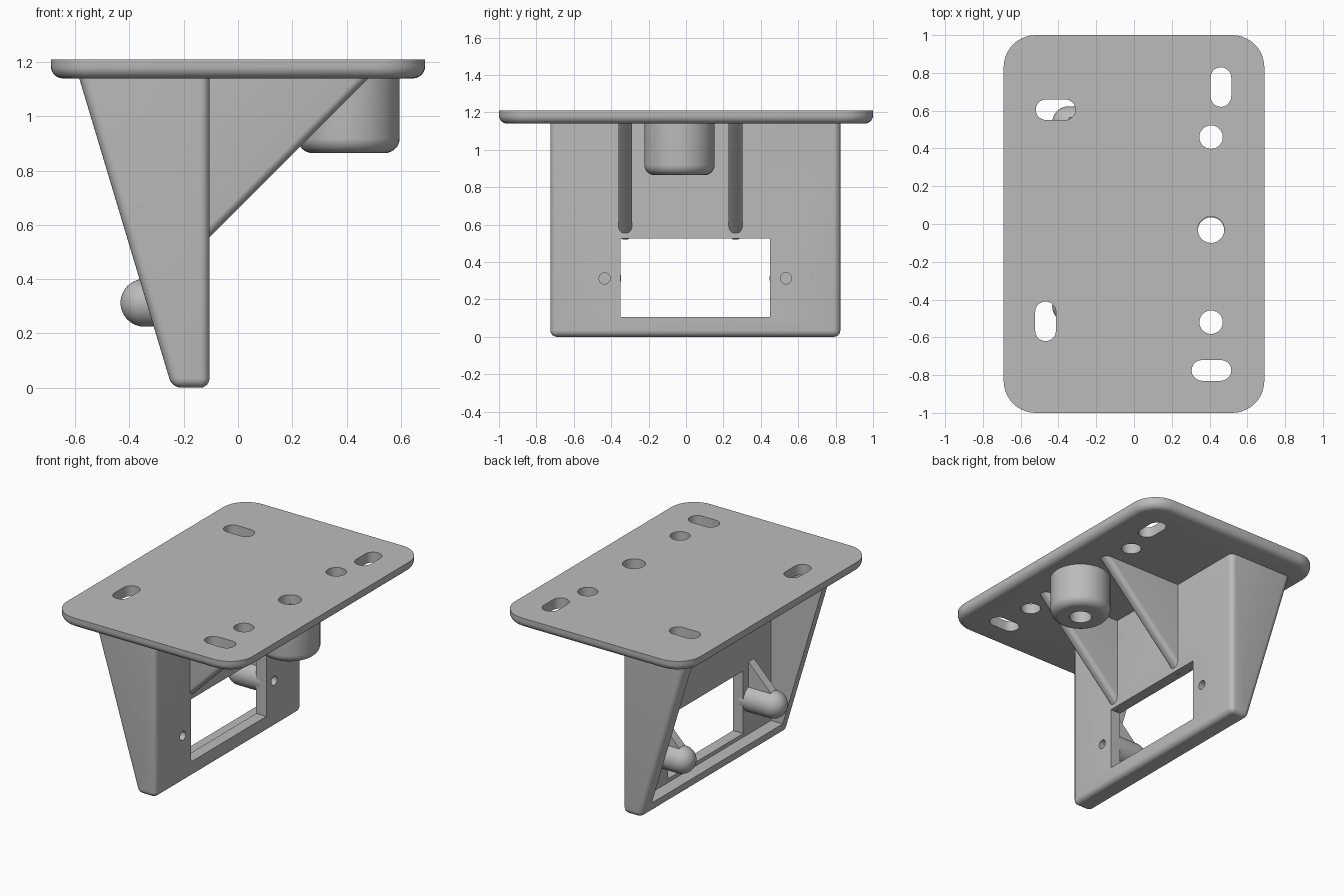
import bpy, bmesh, math
from mathutils import Matrix, Vector

old = bpy.data.objects.get("Cube")
if old:
    bpy.data.objects.remove(old)

mat = bpy.data.materials.new("plain_grey")
mat.use_nodes = True
grey = (0.5, 0.5, 0.5, 1)
mat.diffuse_color = grey
mat.node_tree.nodes["Principled BSDF"].inputs["Base Color"].default_value = grey


def finish(bm, name):
    bmesh.ops.recalc_face_normals(bm, faces=bm.faces)
    me = bpy.data.meshes.new(name)
    bm.to_mesh(me)
    bm.free()
    me.materials.append(mat)
    ob = bpy.data.objects.new(name, me)
    bpy.context.collection.objects.link(ob)
    return ob


def prism(name, outline, lo, hi, axis="Z", bevel=0, rule=None):
    """Extrude an outline along Z (x, y points) or Y (x, z points), rounding edges chosen by rule."""
    bm = bmesh.new()
    place = (lambda a, b: (a, b, lo)) if axis == "Z" else (lambda a, b: (a, lo, b))
    step = Vector((0, 0, hi - lo)) if axis == "Z" else Vector((0, hi - lo, 0))
    face = bm.faces.new([bm.verts.new(place(a, b)) for a, b in outline])
    ext = bmesh.ops.extrude_face_region(bm, geom=[face])["geom"]
    bmesh.ops.translate(bm, vec=step, verts=[v for v in ext if isinstance(v, bmesh.types.BMVert)])
    if not any(f.is_valid and len(f.verts) == len(outline) and f is face for f in bm.faces):
        bm.faces.new([v for v in face.verts])
    bmesh.ops.recalc_face_normals(bm, faces=bm.faces)
    if bevel:
        edges = [e for e in bm.edges if rule(e)]
        bmesh.ops.bevel(bm, geom=edges, offset=bevel, segments=6, profile=0.5, affect="EDGES")
    return finish(bm, name)


def arc(cx, cy, r, start, end, n=10):
    return [(cx + r * math.cos(math.radians(start + (end - start) * i / n)),
             cy + r * math.sin(math.radians(start + (end - start) * i / n))) for i in range(n + 1)]


def lathe(name, profile, matrix, closed=False):
    """Spin (radius, height) points about Z."""
    bm = bmesh.new()
    vs = [bm.verts.new((r, 0, h)) for r, h in profile]
    pairs = list(zip(vs, vs[1:])) + ([(vs[-1], vs[0])] if closed else [])
    edges = [bm.edges.new(p) for p in pairs]
    bmesh.ops.spin(bm, geom=vs + edges, cent=(0, 0, 0), axis=(0, 0, 1),
                   angle=math.tau, steps=48, use_duplicate=False)
    bmesh.ops.remove_doubles(bm, verts=bm.verts, dist=0.0005)
    bmesh.ops.transform(bm, matrix=matrix, verts=bm.verts)
    return finish(bm, name)


def cut(target, cutters):
    bpy.context.view_layer.objects.active = target
    for c in cutters:
        m = target.modifiers.new("cut", "BOOLEAN")
        m.operation, m.solver, m.object = "DIFFERENCE", "EXACT", c
        bpy.ops.object.modifier_apply(modifier=m.name)


def box(x0, x1, z0, z1):
    return [(x0, z0), (x1, z0), (x1, z1), (x0, z1)]


def slot(cx, cy, half, r, upright):
    if upright:
        return arc(cx, cy + half, r, 0, 180) + arc(cx, cy - half, r, 180, 360)
    return arc(cx + half, cy, r, -90, 90) + arc(cx - half, cy, r, 90, 270)


# Mounting plate, rounded underneath, with slots and round holes
W, L, R = 0.69, 1.0, 0.17
LOW, TOP = 1.14, 1.21
outline = (arc(W - R, L - R, R, 0, 90) + arc(R - W, L - R, R, 90, 180)
           + arc(R - W, R - L, R, 180, 270) + arc(W - R, R - L, R, 270, 360))
plate = prism("mounting_plate", outline, LOW, TOP, "Z", 0.045,
              lambda e: all(abs(v.co.z - LOW) < 0.001 for v in e.verts))
holes = [slot(-0.415, 0.605, 0.05, 0.055, False), slot(-0.468, -0.515, 0.05, 0.055, True),
         slot(0.46, 0.725, 0.05, 0.055, True), slot(0.41, -0.775, 0.05, 0.055, False)]
holes += [arc(0.408, y, r, 0, 351, 39) for y, r in ((0.46, 0.062), (-0.03, 0.07), (-0.52, 0.062))]
plate_cutters = [prism("hole_cutter", h, 1, 1.4) for h in holes]
cut(plate, plate_cutters)

# Open-backed bracket: front wall, tapered cheeks and floor
FRONT, INNER, Y0, Y1 = -0.105, -0.18, -0.725, 0.825
bracket = prism("tapered_bracket", [(-0.243, 0), (FRONT, 0), (FRONT, 1.17), (-0.594, 1.17)],
                Y0, Y1, "Y", 0.035, lambda e: not all(v.co.z > 1.1 for v in e.verts))
cavity = prism("cavity_cutter", box(-1, INNER, 0.08, 1.3), Y0 + 0.08, Y1 - 0.08, "Y")
window = prism("window_cutter", box(-1, 1, 0.105, 0.525), -0.35, 0.45, "Y")
cut(bracket, [cavity, window])

# Domed screw posts behind the wall, each with a web above and a blind screw hole
PIN_Z, PIN_R = 0.313, 0.088
posts, bores, webs = [], [], []
for side, y in (("right", -0.435), ("left", 0.535)):
    turn = Matrix.Translation((0, y, PIN_Z)) @ Matrix.Rotation(-math.pi / 2, 4, "Y")
    dome = [(0, 0.15), (PIN_R, 0.15)] + arc(0, 0.345, PIN_R, 0, 90, 12)
    posts.append(lathe(side + "_screw_post", dome, turn))
    bores.append(lathe("bore_cutter", [(0, 0), (0.03, 0), (0.03, 0.3), (0, 0.3)], turn))
    webs.append(prism(side + "_post_web", [(-0.15, 0.385), (-0.345, 0.385), (-0.345, 0.4),
                                           (INNER, 0.565), (-0.15, 0.565)], y - 0.03, y + 0.03, "Y"))
cut(bracket, bores)
for post, bore in zip(posts, bores):
    cut(post, [bore])

# Triangular ribs between wall and plate, rounded along the slope
ribs = []
for side, y in (("right", -0.325), ("left", 0.265)):
    ribs.append(prism(side + "_rib", [(-0.14, 0.52), (0.51, 1.17), (-0.14, 1.17)],
                      y - 0.037, y + 0.037, "Y", 0.03,
                      lambda e: abs(e.verts[0].co.x - e.verts[1].co.x) > 0.1
                      and abs(e.verts[0].co.z - e.verts[1].co.z) > 0.1))

# Hollow round boss under the centre hole
BASE, BR, F = 0.865, 0.188, 0.055
boss = lathe("round_boss", [(0.07, LOW + 0.01), (0.07, BASE)] + arc(BR - F, BASE + F, F, -90, 0, 8)
             + [(BR, LOW + 0.01)], Matrix.Translation((0.408, -0.035, 0)), True)

# Tidy up cutters and shade
for c in plate_cutters + [cavity, window] + bores:
    bpy.data.objects.remove(c)
for ob in [plate, bracket, boss] + posts + webs + ribs:
    bpy.ops.object.select_all(action="DESELECT")
    ob.select_set(True)
    bpy.context.view_layer.objects.active = ob
    bpy.ops.object.shade_smooth_by_angle(angle=math.radians(32))
